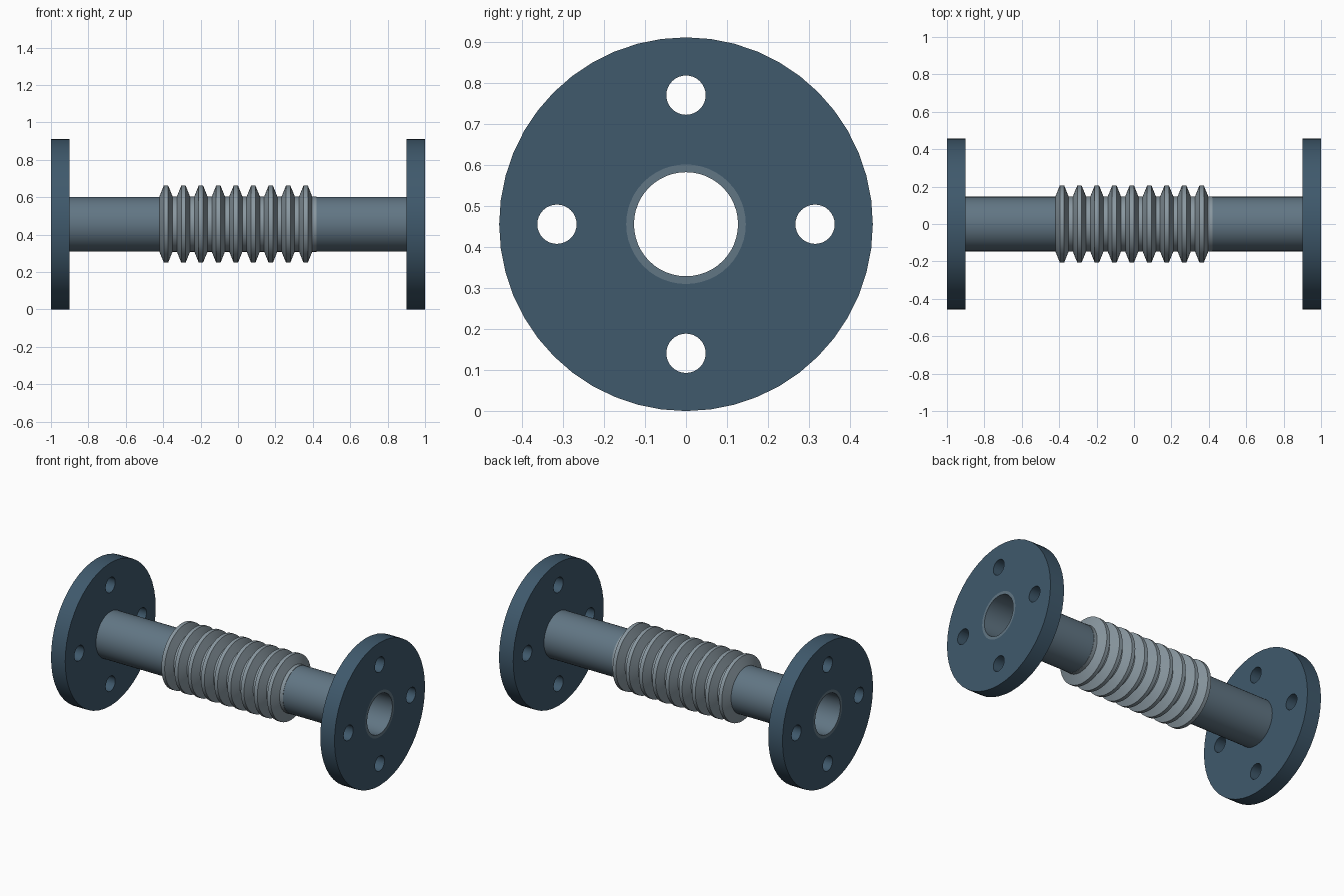
import bpy, bmesh, math

if "Cube" in bpy.data.objects:
    bpy.data.objects.remove(bpy.data.objects["Cube"])

R_FLANGE, R_PIPE, R_BORE, R_CREST = 0.456, 0.146, 0.127, 0.206
ZC, SEG, X_BELLOWS = R_FLANGE, 48, 0.42


def material(name, rgb):
    m = bpy.data.materials.new(name)
    m.diffuse_color = (*rgb, 1)
    m.use_nodes = True
    m.node_tree.nodes["Principled BSDF"].inputs["Base Color"].default_value = m.diffuse_color
    return m


def add_lathe(bm, profile, y=0.0, z=ZC, seg=SEG):
    """Revolve a closed (x, radius) profile about an axis parallel to x."""
    rings = []
    for x, r in profile:
        rings.append([bm.verts.new((x, y + r * math.sin(2 * math.pi * k / seg),
                                    z + r * math.cos(2 * math.pi * k / seg)))
                      for k in range(seg)])
    for i, a in enumerate(rings):
        b = rings[(i + 1) % len(rings)]
        for k in range(seg):
            n = (k + 1) % seg
            bm.faces.new((a[k], a[n], b[n], b[k]))


def add_rod(bm, x0, x1, r, y=0.0, z=ZC, seg=32):
    """Solid cylinder along x with end caps."""
    ends = [[bm.verts.new((x, y + r * math.sin(2 * math.pi * k / seg),
                           z + r * math.cos(2 * math.pi * k / seg)))
             for k in range(seg)] for x in (x0, x1)]
    for k in range(seg):
        n = (k + 1) % seg
        bm.faces.new((ends[0][k], ends[0][n], ends[1][n], ends[1][k]))
    for e in ends:
        bm.faces.new(e)


def finish(bm, name, mat=None):
    bmesh.ops.recalc_face_normals(bm, faces=bm.faces)
    me = bpy.data.meshes.new(name)
    bm.to_mesh(me)
    bm.free()
    ob = bpy.data.objects.new(name, me)
    bpy.context.collection.objects.link(ob)
    if mat:
        me.materials.append(mat)
    return ob


def activate(ob):
    bpy.ops.object.select_all(action='DESELECT')
    ob.select_set(True)
    bpy.context.view_layer.objects.active = ob


def smooth(ob, deg=20):
    activate(ob)
    bpy.ops.object.shade_smooth_by_angle(angle=math.radians(deg))


flange_mat = material("dark_steel", (0.05, 0.10, 0.15))
pipe_mat = material("pipe_steel", (0.12, 0.18, 0.23))
bellows_mat = material("bellows_steel", (0.25, 0.31, 0.35))

for side, s in (("left", -1), ("right", 1)):
    # flange disc with centre opening
    bm = bmesh.new()
    add_lathe(bm, [(s * 0.9, R_PIPE), (s * 0.9, R_FLANGE), (s, R_FLANGE), (s, R_PIPE)])
    flange = finish(bm, side + "_flange", flange_mat)

    # four bolt holes
    bm = bmesh.new()
    for i in range(4):
        a = i * math.pi / 2
        add_rod(bm, s * 0.85, s * 1.05, 0.048, 0.315 * math.sin(a), ZC + 0.315 * math.cos(a))
    cutter = finish(bm, side + "_hole_cutter")
    cutter.hide_render = True
    mod = flange.modifiers.new("bolt_holes", 'BOOLEAN')
    mod.operation, mod.solver, mod.object = 'DIFFERENCE', 'EXACT', cutter
    activate(flange)
    bpy.ops.object.modifier_apply(modifier=mod.name)
    bpy.data.objects.remove(cutter)
    smooth(flange)

    # hollow pipe stub from flange face to bellows
    bm = bmesh.new()
    xi = s * (X_BELLOWS - 0.01)
    add_lathe(bm, [(xi, R_BORE), (xi, R_PIPE), (s, R_PIPE), (s, R_BORE)])
    smooth(finish(bm, side + "_pipe", pipe_mat))

# bellows: nine trapezoid convolutions with a parallel inner wall
COUNT = 9
step = 2 * X_BELLOWS / COUNT / 4
root = R_PIPE + 0.002
outer = [(-X_BELLOWS, root)]
for i in range(COUNT):
    x = -X_BELLOWS + 4 * i * step
    outer += [(x + step, R_CREST), (x + 2 * step, R_CREST),
              (x + 3 * step, root), (x + 4 * step, root)]
inner = [(x, r - (root - R_BORE)) for x, r in reversed(outer)]
bm = bmesh.new()
add_lathe(bm, outer + inner)
smooth(finish(bm, "bellows", bellows_mat))
